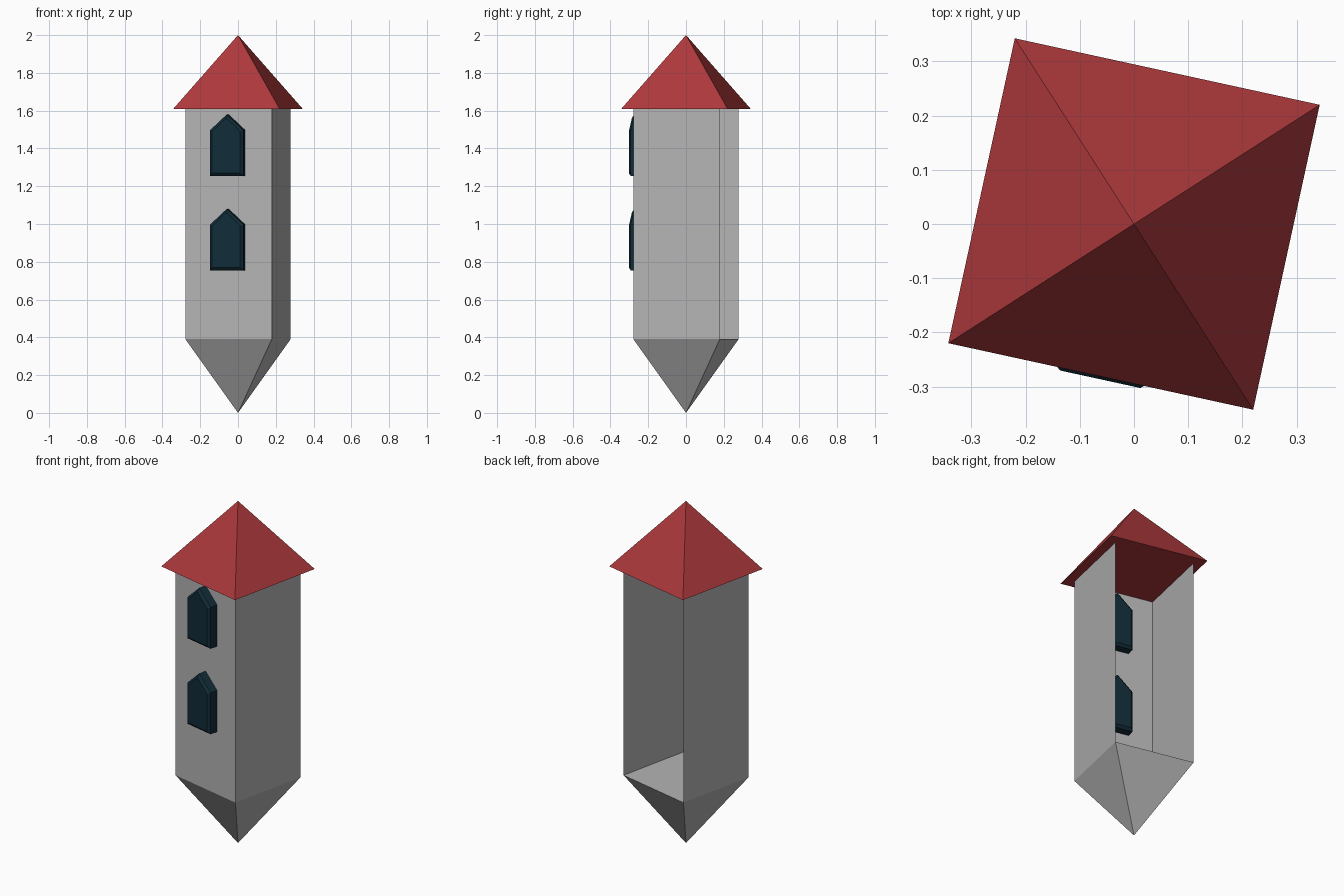
import bpy
import math

if "Cube" in bpy.data.objects:
    bpy.data.objects.remove(bpy.data.objects["Cube"])

TURN = math.radians(-12.3)      # the whole turret is twisted about z
WALL_R, ROOF_R = 0.331, 0.407   # corner radii
Z_LOW, Z_HIGH = 0.39, 1.61
HALF = WALL_R * math.cos(math.pi / 4)


def material(name, rgb):
    m = bpy.data.materials.new(name)
    m.diffuse_color = (*rgb, 1)
    m.use_nodes = True
    m.node_tree.nodes["Principled BSDF"].inputs["Base Color"].default_value = m.diffuse_color
    return m


stone = material("grey stone", (0.456, 0.456, 0.456))
tile = material("red tile", (0.42, 0.041, 0.045))
glass = material("dark blue glass", (0.0056, 0.025, 0.040))


def mesh_object(name, verts, faces, mat):
    me = bpy.data.meshes.new(name)
    me.from_pydata(verts, [], faces)
    me.materials.append(mat)
    ob = bpy.data.objects.new(name, me)
    ob.rotation_euler.z = TURN
    bpy.context.collection.objects.link(ob)
    return ob


def pyramid(name, r_bottom, r_top, z0, z1, mat):
    bpy.ops.mesh.primitive_cone_add(
        vertices=4, radius1=r_bottom, radius2=r_top, depth=z1 - z0,
        location=(0, 0, (z0 + z1) / 2), rotation=(0, 0, TURN + math.pi / 4))
    ob = bpy.context.object
    ob.name = name
    ob.data.materials.append(mat)


def window(name, z):
    # pointed outline lofted through the wall, chamfered front and back
    verts = []
    for depth, inset in ((-0.059, 0.014), (-0.046, 0), (0.046, 0), (0.059, 0.014)):
        w = 0.09 - inset
        outline = [(-w, inset), (w, inset), (w, 0.242 - inset * 0.5),
                   (0, 0.325 - inset * 1.3), (-w, 0.242 - inset * 0.5)]
        verts += [(x, -HALF + depth, z + h) for x, h in outline]
    n = 5
    faces = [tuple(range(n)), tuple(reversed(range(3 * n, 4 * n)))]
    for k in range(3):
        for i in range(n):
            j = (i + 1) % n
            faces.append((k * n + i, (k + 1) * n + i, (k + 1) * n + j, k * n + j))
    mesh_object(name, verts, faces, glass)


# roof and pointed base
pyramid("roof", ROOF_R, 0, Z_HIGH, 2.0, tile)
pyramid("pointed_base", 0, WALL_R, 0.0, Z_LOW, stone)

# three thin walls, open at the back
plan = [(-HALF, HALF), (-HALF, -HALF), (HALF, -HALF), (HALF, HALF)]
verts = [(x, y, z) for z in (Z_LOW, Z_HIGH) for x, y in plan]
mesh_object("walls", verts, [(i, i + 1, i + 5, i + 4) for i in range(3)], stone)

# windows on the front wall
window("lower_window", 0.755)
window("upper_window", 1.255)
